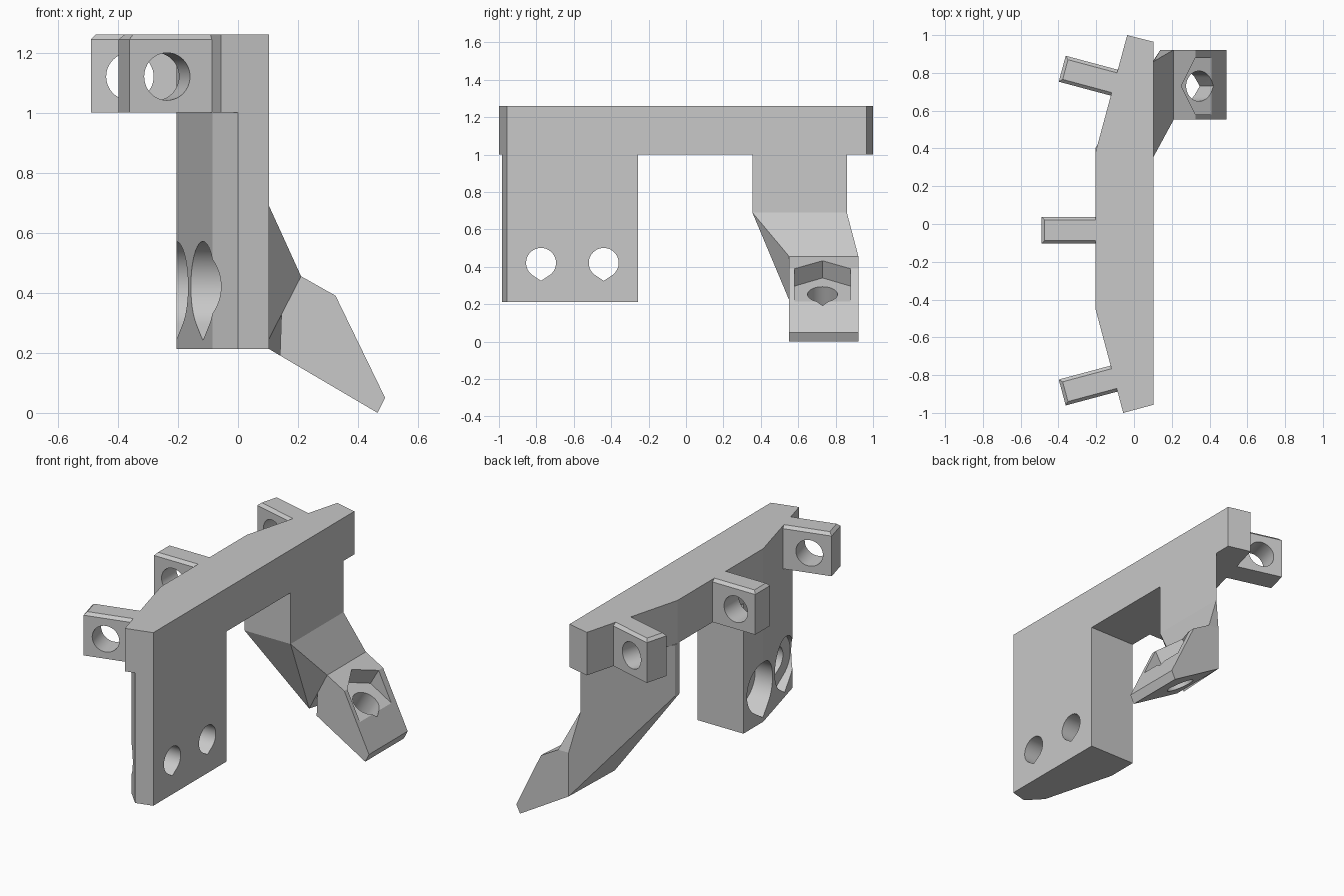
import bpy, bmesh
from math import cos, sin, pi, acos, radians
from mathutils import Vector

cube = bpy.data.objects.get("Cube")
if cube:
    bpy.data.objects.remove(cube, do_unlink=True)

GREY = (0.58, 0.58, 0.58, 1)
grey = bpy.data.materials.new("plain_grey")
grey.use_nodes = True
grey.diffuse_color = GREY
grey.node_tree.nodes["Principled BSDF"].inputs["Base Color"].default_value = GREY

X, Y, Z = Vector((1, 0, 0)), Vector((0, 1, 0)), Vector((0, 0, 1))
BAR_LOW, BAR_TOP, FRONT = 1.0, 1.26, 0.103


def finish(name, bm):
    bmesh.ops.recalc_face_normals(bm, faces=bm.faces)
    mesh = bpy.data.meshes.new(name)
    bm.to_mesh(mesh)
    bm.free()
    mesh.materials.append(grey)
    obj = bpy.data.objects.new(name, mesh)
    bpy.context.collection.objects.link(obj)
    return obj


def prism(name, outline, start, end, origin=(0, 0, 0), u=X, v=Y):
    """Extrude an outline in the u, v plane from start to end along the normal."""
    n = u.cross(v)
    bm = bmesh.new()
    verts = [bm.verts.new(Vector(origin) + u * a + v * b + n * start) for a, b in outline]
    face = bm.faces.new(verts)
    new = bmesh.ops.extrude_face_region(bm, geom=[face])["geom"]
    bmesh.ops.translate(bm, vec=n * (end - start),
                        verts=[g for g in new if isinstance(g, bmesh.types.BMVert)])
    return finish(name, bm)


def hull(name, points):
    bm = bmesh.new()
    for p in points:
        bm.verts.new(p)
    bmesh.ops.convex_hull(bm, input=bm.verts[:])
    bmesh.ops.dissolve_limit(bm, angle_limit=radians(1), verts=bm.verts[:], edges=bm.edges[:])
    return finish(name, bm)


def ring(radius, sides, start=0):
    return [(radius * cos(start + 2 * pi * i / sides),
             radius * sin(start + 2 * pi * i / sides)) for i in range(sides)]


def teardrop(radius, stretch=1.2, steps=40):
    """Circle with a pointed lower end."""
    gap = acos(1 / stretch)
    angles = [-pi / 2 + gap + (2 * pi - 2 * gap) * i / steps for i in range(steps + 1)]
    return [(radius * cos(a), radius * sin(a)) for a in angles] + [(0, -radius * stretch)]


def cut(obj, cutter):
    cutter.hide_render = True
    mod = obj.modifiers.new("cut", "BOOLEAN")
    mod.operation, mod.solver, mod.object = "DIFFERENCE", "EXACT", cutter
    bpy.context.view_layer.objects.active = obj
    bpy.ops.object.modifier_apply(modifier=mod.name)
    bpy.data.objects.remove(cutter, do_unlink=True)


# Top bar with tapered back
bar = prism("top_bar", [(FRONT, -0.957), (FRONT, 0.965), (-0.036, 1.0), (-0.205, 0.375),
                        (-0.205, -0.445), (-0.057, -1.0)], BAR_LOW, BAR_TOP)

# Mounting arms: chamfered lugs with a cross hole
arms = []
for name, tip, angle in (("lower_arm", (-0.38, -0.892), 195),
                         ("middle_arm", (-0.49, -0.033), 180),
                         ("upper_arm", (-0.38, 0.822), 165)):
    out = Vector((cos(radians(angle)), sin(radians(angle)), 0))
    side = Z.cross(out)
    end = Vector((*tip, 0))
    pts = []
    for z, inset in ((BAR_LOW, 0), (BAR_TOP - 0.017, 0), (BAR_TOP, 0.017)):
        for s in (-1, 1):
            for along in (-inset, -0.33):
                pts.append(end + out * along + side * s * (0.071 - inset) + Z * z)
    arm = hull(name, pts)
    cut(arm, prism("arm_hole", ring(0.079, 48), -0.3, 0.3,
                   end - out * 0.13 + Z * 1.12, Z, out))
    arms.append(arm)

# Screw leg with two counterbored holes
screw_leg = prism("screw_leg", [(FRONT, -0.957), (0, -0.984), (-0.085, -0.895),
                                (-0.205, -0.445), (-0.205, -0.256), (FRONT, -0.256)],
                  0.213, BAR_LOW)
for y in (-0.775, -0.44):
    centre = (0, y, 0.421)
    cut(screw_leg, prism("counterbore", teardrop(0.15), -0.4, -0.05, centre, Y, Z))
    cut(screw_leg, prism("screw_hole", teardrop(0.08), -0.4, 0.4, centre, Y, Z))

# Short leg above the foot, its back cut diagonally
section = [(FRONT, 0.355), (FRONT, 0.86), (-0.205, 0.4), (-0.205, 0.355)]
KNEE, NEAR, FAR = 0.69, 0.552, 0.922
short_leg = prism("short_leg", section, KNEE, BAR_LOW)

# Web blending from the leg into the back of the foot
web = hull("foot_web", [(x, y, KNEE) for x, y in section] + [
    (0.21, NEAR, 0.455), (0.145, NEAR, 0.34), (0.09, NEAR, 0.221),
    (0.21, FAR, 0.455), (0.14, FAR, 0.455), (0.14, FAR, 0.191)])

# Sloping foot block with straight sides
foot = prism("foot", [(0.21, 0.455), (0.325, 0.39), (0.49, 0.05), (0.465, 0),
                      (0.14, 0.191), (0.145, 0.34)], -FAR, -NEAR, u=X, v=Z)

# Nut pocket and bolt hole square to the sole
slope = Vector((-0.862, 0, 0.507)).normalized()
nut_centre = (0.345, 0.73, 0.253)
cut(foot, prism("nut_pocket", ring(0.173, 6, pi / 2), 0, 0.45, nut_centre, Y, slope))
cut(foot, prism("bolt_hole", teardrop(0.08), -0.5, 0.3, nut_centre, Y, slope))

# Smooth the bores, keep the corners sharp
bpy.ops.object.select_all(action="DESELECT")
for obj in [bar, screw_leg, short_leg, web, foot] + arms:
    obj.select_set(True)
bpy.context.view_layer.objects.active = bar
bpy.ops.object.shade_smooth_by_angle(angle=radians(14))
